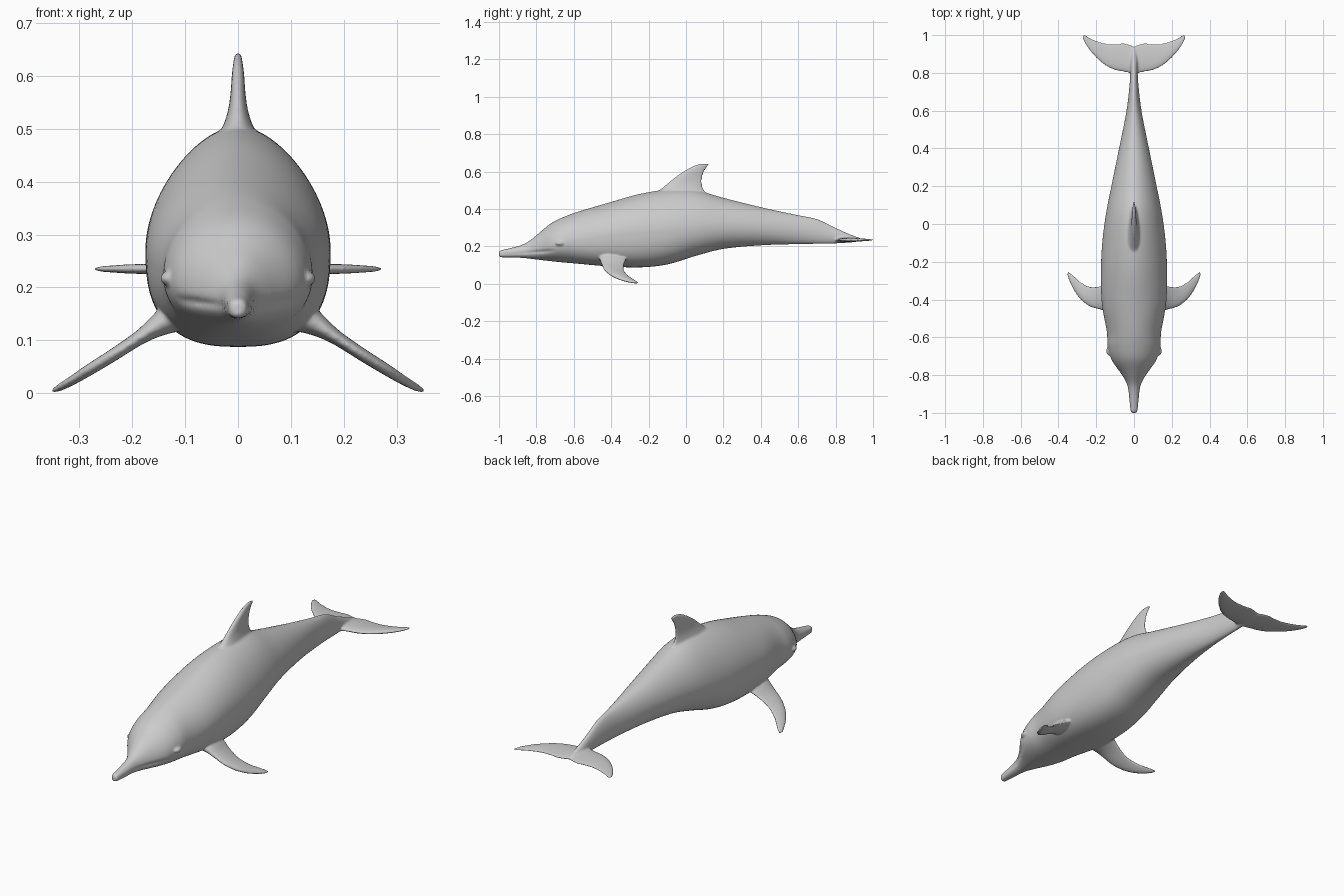
import bpy, bmesh
from math import cos, sin, pi, exp, copysign
from mathutils import Matrix


def smooth_rows(rows, steps):
    """Catmull-Rom interpolation of station tables."""
    out = []
    for i in range(len(rows) - 1):
        a, b = rows[max(i - 1, 0)], rows[i]
        c, d = rows[i + 1], rows[min(i + 2, len(rows) - 1)]
        for s in range(steps):
            t = s / steps
            out.append([0.5 * (2 * q + (r - p) * t + (2 * p - 5 * q + 4 * r - u) * t * t
                               + (3 * q - p - 3 * r + u) * t ** 3)
                        for p, q, r, u in zip(a, b, c, d)])
    return out + [list(rows[-1])]


def loft(bm, rings):
    """Skin closed rings of points and cap both ends."""
    vs = [[bm.verts.new(p) for p in ring] for ring in rings]
    n = len(vs[0])
    for a, b in zip(vs, vs[1:]):
        for i in range(n):
            j = (i + 1) % n
            bm.faces.new((a[i], a[j], b[j], b[i]))
    bm.faces.new(vs[0][::-1])
    bm.faces.new(vs[-1])


def power(v, e):
    return copysign(abs(v) ** e, v)


def body_ring(y, w, top, bot, mid, n_bot, n_top, count=72):
    ring = []
    for i in range(count):
        a = 2 * pi * i / count
        n = n_top if sin(a) > 0 else n_bot
        h = (top - mid) if sin(a) > 0 else (mid - bot)
        x = max(w, .001) * power(cos(a), 2 / n)
        z = mid + h * power(sin(a), 2 / n)
        if y < -0.70:                                   # mouth line
            line = 0.160 + 0.07 * max(0, y + 0.95)
            x *= 1 - 0.13 * min(1, (-0.70 - y) / .06) * exp(-((z - line) / 0.006) ** 2)
        ring.append((x, y, z))
    return ring


def fin_ring(y0, y1, th, place, count=32):
    """Streamlined section: blunt leading edge, thin trailing edge."""
    ring = []
    for i in range(count):
        a = 2 * pi * i / count
        u = (1 - cos(a)) / 2
        ring.append(place(y0 + (y1 - y0) * u, max(th, .0015) * sin(a) * (1.25 - 0.6 * u)))
    return ring


bm = bmesh.new()

# Body: y, half width, top, bottom, height of widest point, lower / upper roundness
body = [
    (-1.000, .010, .170, .148, .159, 2.0, 2.0),
    (-.990, .019, .179, .142, .160, 2.0, 2.0),
    (-.940, .025, .191, .141, .162, 2.0, 2.0),
    (-.880, .031, .208, .139, .167, 2.0, 2.0),
    (-.840, .041, .228, .135, .175, 2.0, 1.9),
    (-.790, .070, .268, .129, .187, 2.0, 1.9),
    (-.720, .118, .325, .121, .208, 2.0, 1.9),
    (-.650, .139, .359, .114, .220, 2.1, 1.9),
    (-.570, .144, .388, .107, .232, 2.3, 1.9),
    (-.420, .170, .432, .094, .258, 2.6, 1.85),
    (-.250, .175, .480, .088, .275, 2.6, 1.8),
    (-.100, .168, .503, .104, .285, 2.4, 1.75),
    (.050, .149, .500, .149, .300, 2.2, 1.75),
    (.200, .120, .460, .187, .308, 2.1, 1.8),
    (.400, .079, .410, .206, .302, 2.0, 1.9),
    (.580, .043, .371, .212, .288, 2.0, 1.9),
    (.700, .027, .347, .214, .275, 2.0, 1.8),
    (.790, .020, .304, .215, .255, 2.0, 1.8),
    (.870, .018, .268, .222, .243, 2.0, 1.8),
    (.935, .008, .244, .230, .237, 2.0, 2.0),
]
loft(bm, [body_ring(*r) for r in smooth_rows(body, 6)])

# Dorsal fin: z, front y, rear y, half thickness
dorsal = [
    (.440, -.230, .180, .060), (.475, -.190, .122, .048), (.503, -.140, .096, .030),
    (.535, -.100, .085, .019), (.570, -.058, .087, .014), (.600, -.014, .097, .012),
    (.625, .028, .113, .009), (.638, .062, .121, .007), (.644, .088, .114, .003),
]
loft(bm, [fin_ring(y0, y1, th, lambda y, o, z=z: (o, y, z))
          for z, y0, y1, th in smooth_rows(dorsal, 5)])

# Tail flukes: x, front y, rear y, half thickness
fluke = [
    (0, .785, .938, .016), (.022, .798, .949, .014), (.055, .806, .956, .012),
    (.10, .815, .953, .011), (.15, .838, .955, .010), (.20, .880, .970, .009),
    (.235, .920, .986, .007), (.260, .957, 1.001, .005), (.274, .985, .998, .002),
]
# Flippers: x, front y, rear y, z, half thickness
flipper = [
    (.110, -.470, -.310, .150, .034), (.150, -.460, -.320, .129, .022),
    (.185, -.452, -.329, .106, .014), (.235, -.436, -.330, .073, .012),
    (.280, -.402, -.308, .045, .011), (.312, -.360, -.279, .025, .009),
    (.337, -.312, -.258, .011, .007), (.353, -.272, -.249, .003, .003),
]
for s in (-1, 1):
    loft(bm, [fin_ring(y0, y1, th, lambda y, o, x=x: (s * x, y, .235 + o))
              for x, y0, y1, th in smooth_rows(fluke, 5)])
    loft(bm, [fin_ring(y0, y1, th, lambda y, o, x=x, z=z: (s * (x + .5 * o), y, z + .86 * o))
              for x, y0, y1, z, th in smooth_rows(flipper, 5)])
    # Eye bulge
    bmesh.ops.create_uvsphere(bm, u_segments=20, v_segments=12, radius=1,
                              matrix=Matrix.Translation((s * .131, -.672, .217))
                              @ Matrix.Diagonal((.016, .026, .013, 1)))

bmesh.ops.recalc_face_normals(bm, faces=bm.faces)
mesh = bpy.data.meshes.new("dolphin_body")
bm.to_mesh(mesh)
bm.free()
dolphin = bpy.data.objects.new("dolphin_body", mesh)
bpy.context.collection.objects.link(dolphin)

# Fuse all parts into one smooth skin
remesh = dolphin.modifiers.new("fuse", 'REMESH')
remesh.mode = 'VOXEL'
remesh.voxel_size = 0.005
remesh.use_smooth_shade = True
soft = dolphin.modifiers.new("soften", 'SMOOTH')
soft.factor = 0.5
soft.iterations = 5
